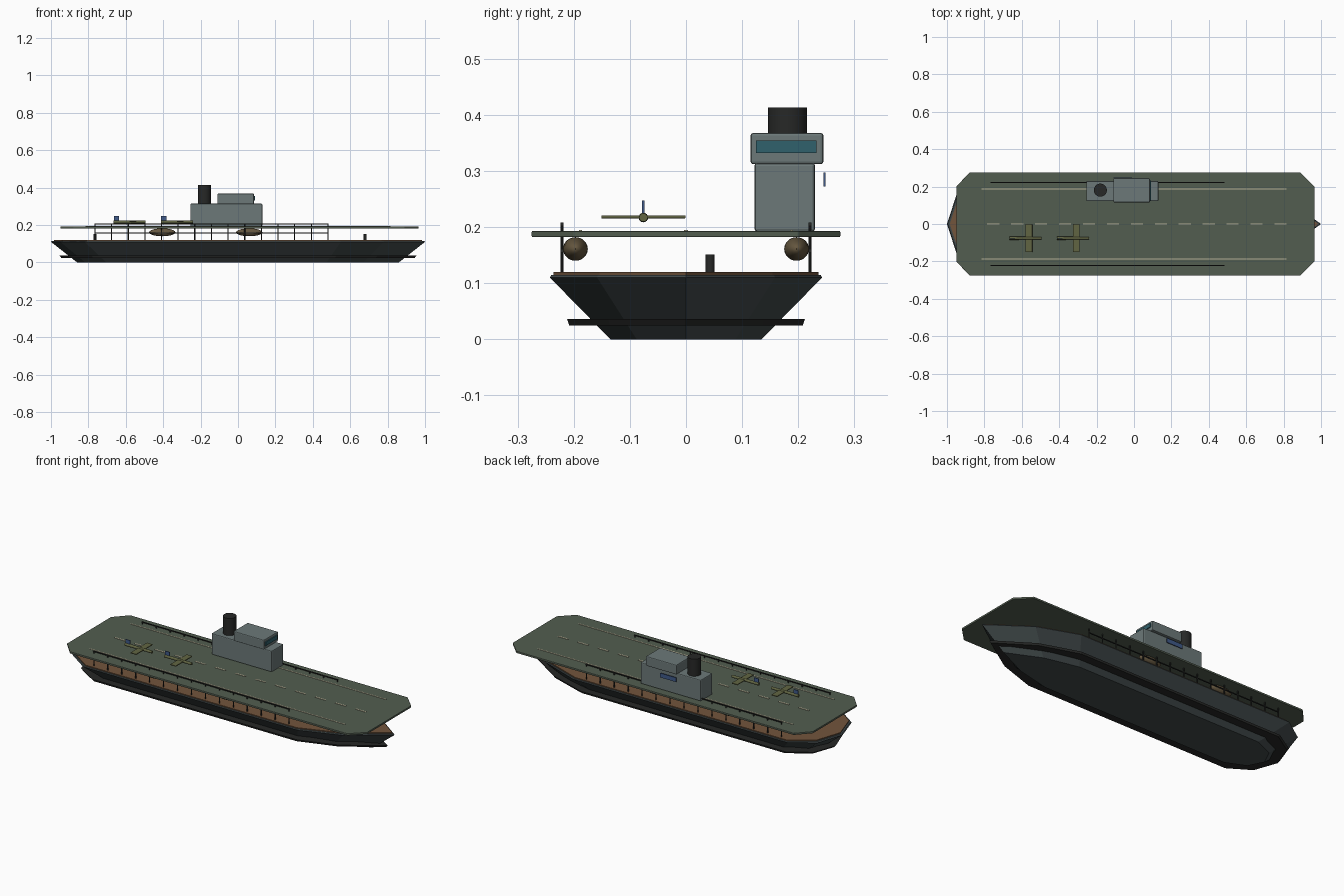
import bpy, bmesh, math
from mathutils import Matrix

if "Cube" in bpy.data.objects:
    bpy.data.objects.remove(bpy.data.objects["Cube"])


def mat(name, r, g, b):
    m = bpy.data.materials.new(name)
    m.diffuse_color = (r, g, b, 1)
    m.use_nodes = True
    m.node_tree.nodes["Principled BSDF"].inputs["Base Color"].default_value = m.diffuse_color
    return m


HULL = mat("hull_grey", 0.055, 0.07, 0.072)
DARK = mat("dark_metal", 0.02, 0.021, 0.02)
WOOD = mat("wood", 0.17, 0.09, 0.045)
GREEN = mat("deck_green", 0.085, 0.11, 0.08)
PAINT = mat("line_paint", 0.5, 0.47, 0.33)
GREY = mat("island_grey", 0.15, 0.19, 0.19)
GLASS = mat("glass", 0.03, 0.12, 0.15)
BLUE = mat("blue", 0.05, 0.1, 0.25)
OLIVE = mat("olive", 0.12, 0.13, 0.055)
BOAT = mat("boat_brown", 0.13, 0.095, 0.05)


def finish(bm, name, m, bevel=0, smooth=False):
    bmesh.ops.recalc_face_normals(bm, faces=bm.faces)
    me = bpy.data.meshes.new(name)
    bm.to_mesh(me)
    bm.free()
    ob = bpy.data.objects.new(name, me)
    bpy.context.collection.objects.link(ob)
    me.materials.append(m)
    if bevel:
        b = ob.modifiers.new("bevel", 'BEVEL')
        b.width, b.segments = bevel, 2
    if smooth:
        bpy.context.view_layer.objects.active = ob
        ob.select_set(True)
        bpy.ops.object.shade_smooth_by_angle(angle=math.radians(40))
        ob.select_set(False)
    return ob


def box(name, lo, hi, m, bevel=0):
    bm = bmesh.new()
    bmesh.ops.create_cube(bm, size=1)
    for v in bm.verts:
        v.co = [(a + b) / 2 + c * (b - a) for a, b, c in zip(lo, hi, v.co)]
    return finish(bm, name, m, bevel)


def cylinder(name, c, r, depth, m, axis='Z', r2=None, seg=24):
    bm = bmesh.new()
    rot = Matrix.Rotation(math.pi / 2, 4, 'Y') if axis == 'X' else Matrix()
    bmesh.ops.create_cone(bm, cap_ends=True, segments=seg, radius1=r,
                          radius2=r if r2 is None else r2, depth=depth,
                          matrix=Matrix.Translation(c) @ rot)
    return finish(bm, name, m, smooth=True)


def ellipsoid(name, c, radii, m):
    bm = bmesh.new()
    bmesh.ops.create_uvsphere(bm, u_segments=24, v_segments=14, radius=1,
                              matrix=Matrix.Translation(c) @ Matrix.Diagonal((*radii, 1)))
    return finish(bm, name, m, smooth=True)


def loft(name, half, levels, m, bevel=0):
    """Stack scaled copies of a mirrored plan outline: levels are (z, sx, sy)."""
    outline = half + [(x, -y) for x, y in reversed(half) if y > 0]
    bm = bmesh.new()
    rings = [[bm.verts.new((x * sx, y * sy, z)) for x, y in outline] for z, sx, sy in levels]
    n = len(outline)
    for a, b in zip(rings, rings[1:]):
        for i in range(n):
            bm.faces.new((a[i], a[(i + 1) % n], b[(i + 1) % n], b[i]))
    bm.faces.new(rings[0])
    bm.faces.new(rings[-1])
    return finish(bm, name, m, bevel)


# Hull, waterline flange and lower deck share one plan outline
plan = [(1, 0), (0.78, 0.16), (0.55, 0.245), (-0.82, 0.245), (-0.95, 0.155), (-1, 0)]
loft("hull", plan, [(0, 0.86, 0.55), (0.11, 1, 0.99), (0.115, 0.995, 0.98)], HULL)
loft("waterline_band", plan, [(0.025, 0.945, 0.85), (0.036, 0.955, 0.865)], DARK)
loft("lower_deck", plan, [(0.112, 0.985, 0.965), (0.12, 0.985, 0.965)], WOOD)

# Flight deck with chamfered corners
loft("flight_deck", [(0.965, 0.2), (0.89, 0.275), (-0.88, 0.275), (-0.95, 0.2)],
     [(0.182, 1, 1), (0.193, 1, 1)], GREEN, 0.002)

# Deck markings
for i in range(13):
    x = -0.785 + i * 0.128
    box("centre_dash", (x, -0.004, 0.192), (x + 0.065, 0.004, 0.195), PAINT)

for s in (-1, 1):
    box("edge_line", (-0.815, s * 0.188 - 0.003, 0.192), (0.815, s * 0.188 + 0.003, 0.195), PAINT)
    # Side rails and posts
    y = s * 0.221
    for z in (0.158, 0.205):
        box("side_rail", (-0.767, y - 0.003, z - 0.002), (0.484, y + 0.003, z + 0.002), DARK)
    for i in range(15):
        cylinder("rail_post", (-0.765 + i * 0.089, y, 0.164), 0.003, 0.088, DARK, seg=8)
    # Lifeboats
    for x in (-0.405, 0.06):
        ellipsoid("lifeboat", (x, s * 0.197, 0.161), (0.07, 0.022, 0.021), BOAT)

# Mooring bollards
for x in (-0.765, 0.68):
    cylinder("bollard", (x, 0.043, 0.135), 0.008, 0.032, DARK, seg=16)

# Island, bridge, window, funnel and signal flag
box("island", (-0.255, 0.122, 0.192), (0.13, 0.23, 0.314), GREY, 0.005)
box("bridge", (-0.11, 0.115, 0.312), (0.085, 0.245, 0.368), GREY, 0.005)
box("bridge_window", (0.083, 0.125, 0.332), (0.09, 0.233, 0.354), GLASS)
cylinder("funnel", (-0.18, 0.181, 0.36), 0.035, 0.106, DARK, seg=32)
box("flag_panel", (-0.11, 0.245, 0.272), (-0.01, 0.249, 0.297), BLUE)

# Parked aircraft
for x in (-0.58, -0.327):
    cylinder("fuselage", (x, -0.076, 0.217), 0.0085, 0.172, OLIVE, 'X', 0.0075, 16)
    box("wing", (x, -0.151, 0.2155), (x + 0.036, -0.001, 0.2205), OLIVE, 0.001)
    box("tail_fin", (x - 0.084, -0.078, 0.22), (x - 0.055, -0.074, 0.247), BLUE)
